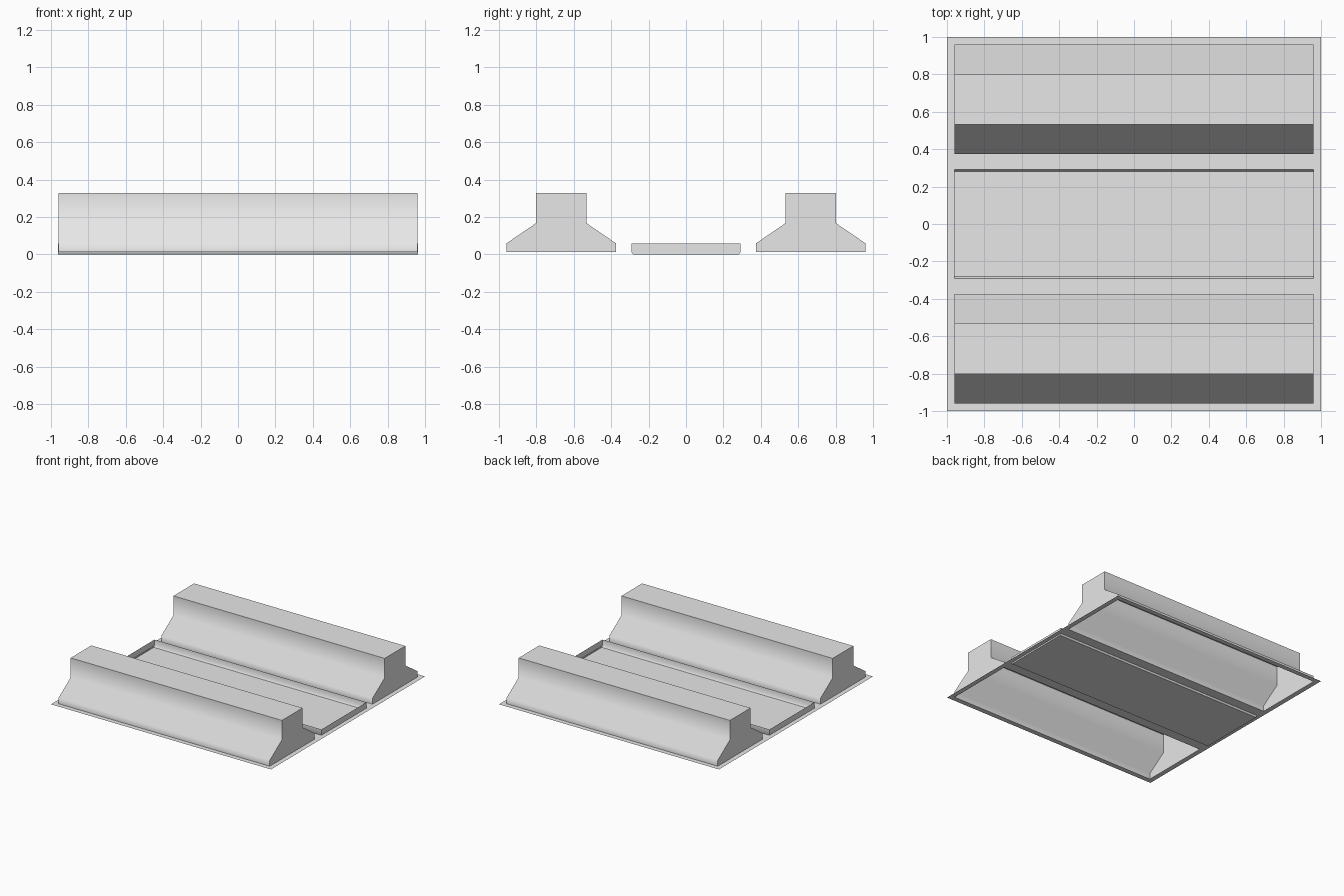
import bpy, bmesh, math

cube = bpy.data.objects.get("Cube")
if cube:
    bpy.data.objects.remove(cube, do_unlink=True)

grey = bpy.data.materials.new("light grey")
grey.use_nodes = True
colour = (0.8, 0.8, 0.8, 1)
grey.diffuse_color = colour
grey.node_tree.nodes["Principled BSDF"].inputs["Base Color"].default_value = colour

SHEET_Z = 0.012


def finish(bm, name, angle=None):
    mesh = bpy.data.meshes.new(name)
    bm.to_mesh(mesh)
    bm.free()
    mesh.materials.append(grey)
    obj = bpy.data.objects.new(name, mesh)
    bpy.context.collection.objects.link(obj)
    if angle:
        bpy.ops.object.select_all(action='DESELECT')
        obj.select_set(True)
        bpy.context.view_layer.objects.active = obj
        bpy.ops.object.shade_smooth_by_angle(angle=math.radians(angle))
    return obj


def shell(name, profile, half, angle):
    """Sweep an open y-z profile along x and close only the two ends."""
    bm = bmesh.new()
    left = [bm.verts.new((half, y, z)) for y, z in profile]
    right = [bm.verts.new((-half, y, z)) for y, z in profile]
    for i in range(len(profile) - 1):
        bm.faces.new((right[i], right[i + 1], left[i + 1], left[i]))
    bm.faces.new(left)
    bm.faces.new(right[::-1])
    return finish(bm, name, angle)


# Hollow stepped ridges, open underneath
half_profile = [(0.292, SHEET_Z), (0.292, 0.06), (0.134, 0.168), (0.134, 0.328)]
ridge = half_profile + [(-y, z) for y, z in reversed(half_profile)]
for name, centre in (("front_ridge", -0.667), ("back_ridge", 0.667)):
    shell(name, [(y + centre, z) for y, z in ridge], 0.96, 60)

# Shallow open tray between the ridges
side = [(-0.292, 0.06), (-0.292, 0.014), (-0.282, 0)]
shell("centre_tray", side + [(-y, z) for y, z in reversed(side)], 0.963, 40)

# Thin base sheet with openings beneath the ridges and tray
bm = bmesh.new()
xs = [-1, -0.96, 0.96, 1]
ys = [-1, -0.959, -0.375, -0.292, 0.292, 0.375, 0.959, 1]
grid = [[bm.verts.new((x, y, SHEET_Z)) for x in xs] for y in ys]
for j in range(len(ys) - 1):
    for i in range(len(xs) - 1):
        if i == 1 and j % 2 == 1:
            continue
        bm.faces.new((grid[j][i], grid[j][i + 1], grid[j + 1][i + 1], grid[j + 1][i]))
finish(bm, "base_sheet")
